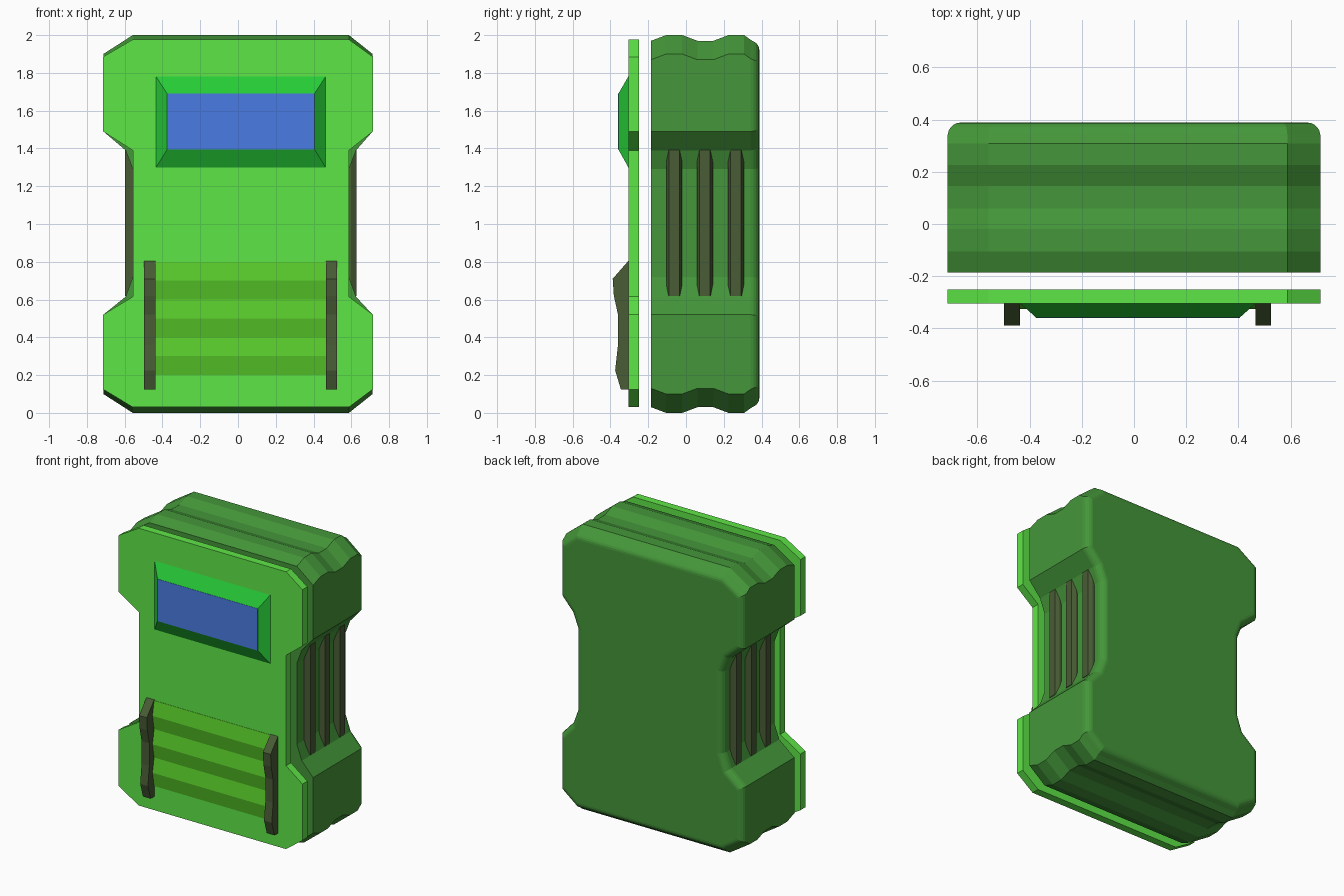
import bpy, bmesh
from mathutils import Vector

if "Cube" in bpy.data.objects:
    bpy.data.objects.remove(bpy.data.objects["Cube"])


def material(name, rgb):
    m = bpy.data.materials.new(name)
    m.diffuse_color = (*rgb, 1)
    m.use_nodes = True
    m.node_tree.nodes["Principled BSDF"].inputs["Base Color"].default_value = m.diffuse_color
    return m


SHELL = material("shell_green", (0.058, 0.305, 0.041))
PLATE = material("plate_green", (0.112, 0.79, 0.063))
FRAME = material("frame_green", (0.019, 0.597, 0.037))
SCREEN = material("screen_blue", (0.067, 0.202, 0.785))
LOUVRE = material("louvre_green", (0.10, 0.60, 0.023))
DARK = material("dark_olive", (0.065, 0.106, 0.036))


def loft(name, rings, mat):
    """Skin a list of equal-length point rings and cap both ends."""
    bm = bmesh.new()
    vs = [[bm.verts.new(p) for p in ring] for ring in rings]
    n = len(vs[0])
    for a, b in zip(vs, vs[1:]):
        for i in range(n):
            bm.faces.new((a[i], a[(i + 1) % n], b[(i + 1) % n], b[i]))
    bm.faces.new(vs[0])
    bm.faces.new(vs[-1])
    bmesh.ops.recalc_face_normals(bm, faces=bm.faces)
    me = bpy.data.meshes.new(name)
    bm.to_mesh(me)
    bm.free()
    me.materials.append(mat)
    ob = bpy.data.objects.new(name, me)
    bpy.context.collection.objects.link(ob)
    return ob


def rect(x0, x1, z0, z1, y):
    return [(x0, y, z0), (x1, y, z0), (x1, y, z1), (x0, y, z1)]


def mirrored(right):
    """Right-hand (x, z) points, bottom to top, closed by their left copies."""
    # the narrow parts are centred slightly right of the wide ones
    left = [(-x if x > 0.7 else 0.03 - x, z) for x, z in reversed(right)]
    return right + left


def inset(pts, d):
    out = []
    for i, p in enumerate(pts):
        p = Vector(p)
        e1 = (p - Vector(pts[i - 1])).normalized()
        e2 = (Vector(pts[(i + 1) % len(pts)]) - p).normalized()
        n1, n2 = Vector((-e1.y, e1.x)), Vector((-e2.y, e2.x))
        out.append(p + (n1 + n2) * d / (1 + n1.dot(n2)))
    return out


# Rear shell: waisted outline swept along y, scalloped on top and bottom
shell = mirrored([(0.587, 0), (0.713, 0.10), (0.713, 0.52), (0.625, 0.615), (0.587, 0.72),
                  (0.587, 1.29), (0.625, 1.39), (0.713, 1.49), (0.713, 1.90), (0.587, 2.0)])
sections = [(-0.185, 0.03, 0), (-0.105, 0, 0), (-0.02, 0, 0), (0.06, 0.03, 0),
            (0.145, 0.03, 0), (0.225, 0, 0), (0.308, 0, 0), (0.342, 0.025, 0),
            (0.358, 0.03, 0.004), (0.371, 0.03, 0.012), (0.380, 0.03, 0.022),
            (0.386, 0.03, 0.034), (0.388, 0.03, 0.047)]
rings = []
for y, dip, d in sections:
    ring = [(x, z + dip if z < 0.2 else z - dip if z > 1.8 else z) for x, z in shell]
    rings.append([(p[0], y, p[1]) for p in inset(ring, d)])
loft("rear_shell", rings, SHELL)

# Front plate
plate = mirrored([(0.587, 0.03), (0.714, 0.125), (0.714, 0.52), (0.587, 0.615),
                  (0.587, 1.39), (0.714, 1.49), (0.714, 1.885), (0.587, 1.977)])
loft("front_plate", [[(x, y, z) for x, z in plate] for y in (-0.25, -0.305)], PLATE)

# Screen and its bevelled surround
loft("screen_frame", [rect(-0.44, 0.47, 1.29, 1.79, -0.30),
                      rect(-0.375, 0.405, 1.395, 1.69, -0.358)], FRAME)
loft("screen", [rect(-0.375, 0.405, 1.395, 1.69, -0.35),
                rect(-0.375, 0.405, 1.395, 1.69, -0.36)], SCREEN)

# Louvred vent: three shallow ridges
for i in range(3):
    z = 0.2 + 0.2 * i
    ridge = [(-0.295, z), (-0.307, z), (-0.325, z + 0.1), (-0.307, z + 0.2), (-0.295, z + 0.2)]
    loft(f"vent_louvre_{i + 1}", [[(x, y, h) for y, h in ridge] for x in (-0.437, 0.467)], LOUVRE)

# Side rails of the vent
rail = [(-0.30, 0.125), (-0.345, 0.125), (-0.375, 0.225), (-0.36, 0.36), (-0.36, 0.52),
        (-0.382, 0.62), (-0.388, 0.71), (-0.305, 0.805), (-0.30, 0.805)]
for side, x0 in (("left", -0.497), ("right", 0.465)):
    loft(f"vent_rail_{side}", [[(x, y, z) for y, z in rail] for x in (x0, x0 + 0.06)], DARK)

# Grip ribs in both waists
for side, s in (("left", -1), ("right", 1)):
    for i, y in enumerate((-0.0625, 0.1, 0.2645)):
        rib = []
        for x, w, trim in ((0.54, 0.042, 0), (0.587, 0.042, 0), (0.612, 0.028, 0.004)):
            x = 0.015 + s * x
            z0, z1 = 0.615 + trim, 1.395 - trim
            rib.append([(x, y - w, z0), (x, y + w, z0), (x, y + w, z1), (x, y - w, z1)])
        loft(f"grip_rib_{side}_{i + 1}", rib, DARK)
